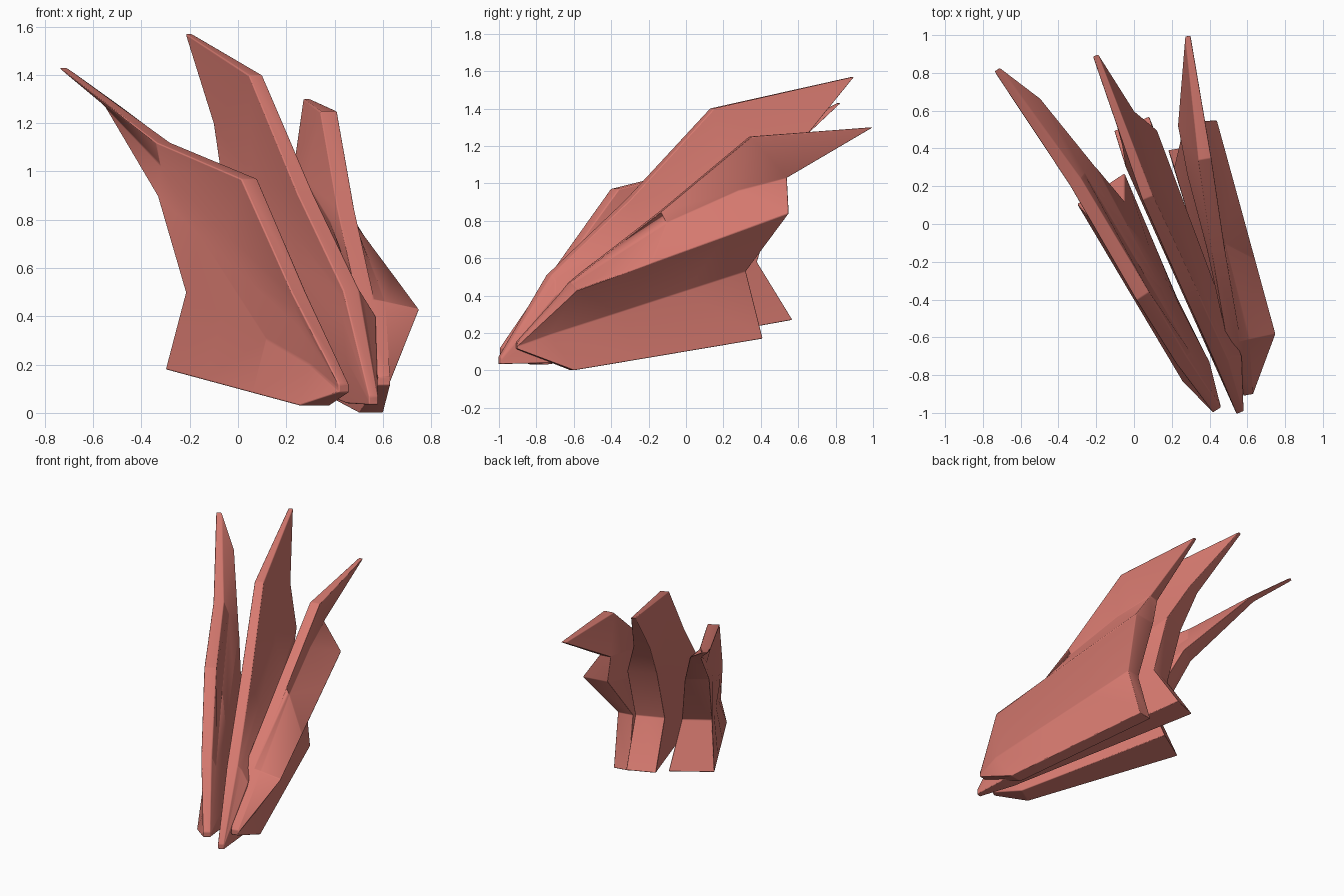
import bpy
import bmesh
from mathutils import Vector

cube = bpy.data.objects.get("Cube")
if cube:
    bpy.data.objects.remove(cube, do_unlink=True)

# Single salmon material shared by every blade
salmon = bpy.data.materials.new("salmon")
salmon.use_nodes = True
colour = (0.68, 0.195, 0.162, 1.0)
salmon.diffuse_color = colour
salmon.node_tree.nodes["Principled BSDF"].inputs["Base Color"].default_value = colour


def blend(first, second, factor):
    """Interpolate two rail points, each holding x, y, z and thickness."""
    return tuple(a + (b - a) * factor for a, b in zip(first, second))


# Rail points lie on the left side of a blade, front to back, and carry the
# thickness towards its right side. Two-point rails are divided evenly.
def make_blade(name, nose, rails):
    """Loft a zigzag blade from its nose through the rails to the rear edge."""
    tip = rails[0][-1]
    heading = Vector((tip[0] - nose[0], tip[1] - nose[1], 0)).normalized()
    across = Vector((-heading.y, heading.x, 0))

    grid = []
    for row, rail in enumerate(rails):
        start = (nose[0], nose[1], nose[2] - row * 0.009, nose[3])
        if len(rail) == 2:
            front, back = rail
            rail = (front, blend(front, back, 0.35), blend(front, back, 0.7), back)
        grid.append((start, *rail))

    bm = bmesh.new()
    left, right = [], []
    for row in grid:
        left.append([bm.verts.new(p[:3]) for p in row])
        right.append([bm.verts.new(Vector(p[:3]) + across * p[3]) for p in row])

    # Side walls
    rows, columns = len(grid), len(grid[0])
    for r in range(rows - 1):
        for c in range(columns - 1):
            for side in (left, right):
                bm.faces.new((side[r][c], side[r][c + 1],
                              side[r + 1][c + 1], side[r + 1][c]))

    # Crest and underside strips
    for r in (0, rows - 1):
        for c in range(columns - 1):
            bm.faces.new((left[r][c], left[r][c + 1],
                          right[r][c + 1], right[r][c]))

    # Nose and rear strips
    for c in (0, columns - 1):
        for r in range(rows - 1):
            bm.faces.new((left[r][c], left[r + 1][c],
                          right[r + 1][c], right[r][c]))

    bmesh.ops.recalc_face_normals(bm, faces=bm.faces)
    mesh = bpy.data.meshes.new(name)
    bm.to_mesh(mesh)
    bm.free()
    mesh.materials.append(salmon)

    blade = bpy.data.objects.new(name, mesh)
    bpy.context.collection.objects.link(blade)

    # Soft rounded creases
    bevel = blade.modifiers.new("soft_edges", "BEVEL")
    bevel.width = 0.025
    bevel.segments = 3
    bevel.limit_method = "ANGLE"
    bevel.angle_limit = 0.3

    bpy.ops.object.select_all(action="DESELECT")
    blade.select_set(True)
    bpy.context.view_layer.objects.active = blade
    bpy.ops.object.shade_smooth_by_angle(angle=0.9)


# Rails run from crest to underside: crest, spike root, ridge, notch, base
make_blade(
    "left_blade",
    nose=(.63, -.9, .15, .05),
    rails=[
        ((.56, -.62, .47, .07), (.48, -.13, .85, .07),
         (.41, .35, 1.25, .07), (.3, 1, 1.3, .03)),
        ((.61, -.61, .46, .11), (.48, -.1, .79, .1),
         (.38, .28, .96, .1), (.31, .54, 1.03, .08)),
        ((.75, -.58, .43, .23), (.44, .55, .84, .18)),
        ((.63, -.73, .19, .11), (.32, .32, .53, .11)),
        ((.6, -.6, 0, .1), (.29, .41, .17, .11)),
    ],
)

make_blade(
    "middle_blade",
    nose=(.58, -.99, .07, .04),
    rails=[
        ((.5, -.72, .51, .07), (.31, -.3, .91, .07),
         (.1, .15, 1.4, .06), (-.19, .9, 1.57, .03)),
        ((.52, -.7, .48, .1), (0, .6, 1.2, .11)),
        ((.57, -.7, .4, .15), (.12, .5, .95, .2)),
        ((.56, -.75, .22, .12), (.14, .38, .58, .2)),
        ((.56, -.7, .04, .12), (.08, .57, .27, .2)),
    ],
)

make_blade(
    "right_blade",
    nose=(.46, -.97, .12, .05),
    rails=[
        ((.28, -.7, .5, .07), (.08, -.36, .97, .08),
         (-.28, .24, 1.12, .07), (-.71, .83, 1.43, .04)),
        ((.3, -.68, .44, .08), (-.5, .67, 1.28, .07)),
        ((.34, -.7, .35, .1), (-.2, .3, .9, .16)),
        ((.4, -.73, .2, .12), (-.05, .12, .5, .2)),
        ((.38, -.75, .03, .15), (-.05, .27, .18, .3)),
    ],
)
